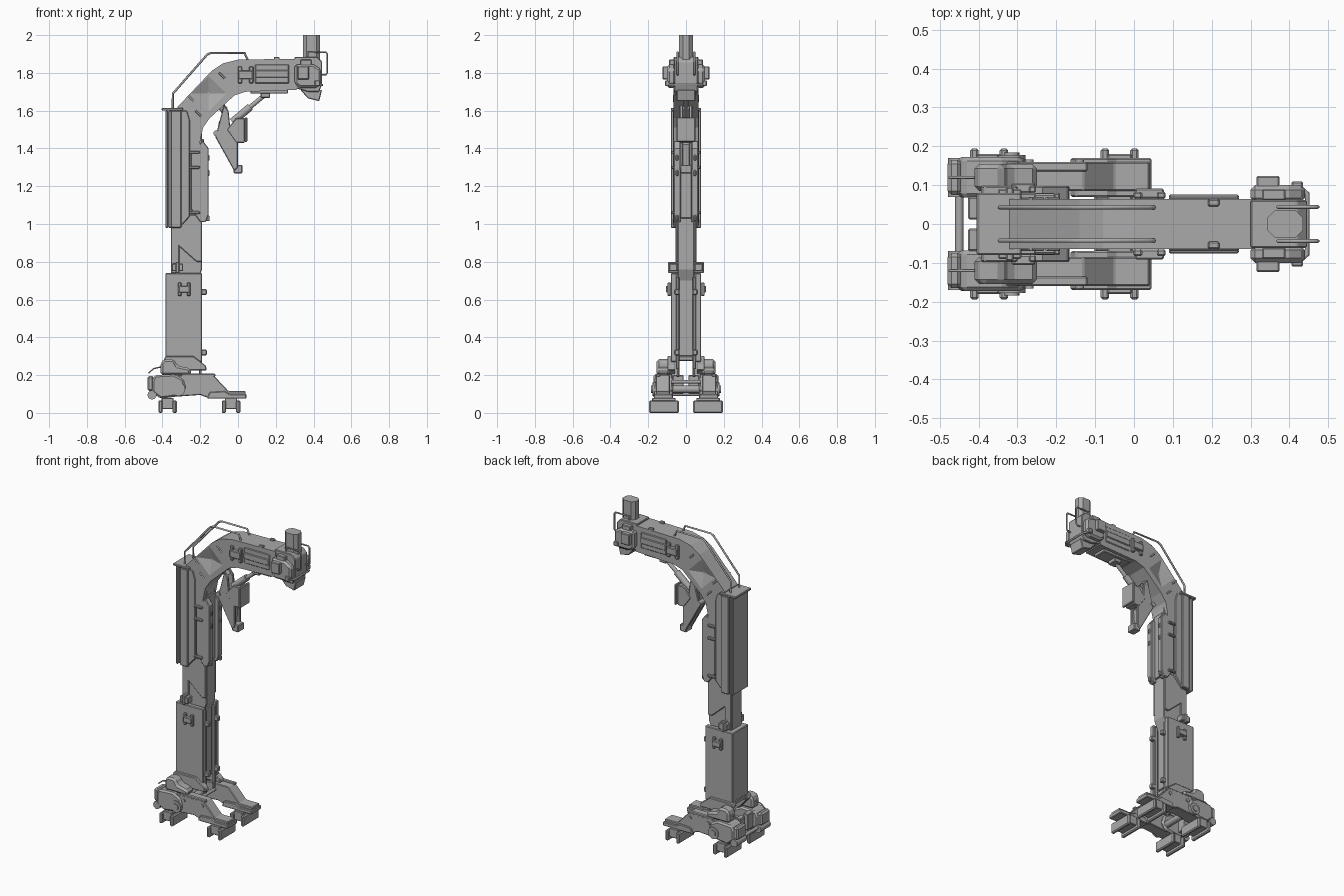
import bpy, bmesh
from math import radians
from mathutils import Vector

cube = bpy.data.objects.get("Cube")
if cube:
    bpy.data.objects.remove(cube, do_unlink=True)

grey = bpy.data.materials.new("grey_metal")
grey.use_nodes = True
grey.diffuse_color = (.4, .4, .4, 1)
shader = next(n for n in grey.node_tree.nodes if n.type == 'BSDF_PRINCIPLED')
shader.inputs["Base Color"].default_value = grey.diffuse_color

# Shared dimensions
COLUMN_BACK, COLUMN_FRONT, COLUMN_HALF = -.385, -.19, .08
BASE_TOP, SLEEVE_TOP, CASING_BOTTOM, CASING_TOP = .3, .74, .98, 1.6
MAST_BACK, MAST_HALF = -.355, .045
ARM_HALF, ARM_TOP, ARM_BOTTOM = .065, 1.875, 1.71
THIN, BEVEL = .015, .004


def finish(name, bm, bevel):
    bmesh.ops.recalc_face_normals(bm, faces=bm.faces)
    mesh = bpy.data.meshes.new(name)
    bm.to_mesh(mesh)
    bm.free()
    mesh.materials.append(grey)
    ob = bpy.data.objects.new(name, mesh)
    bpy.context.collection.objects.link(ob)
    if bevel:
        mod = ob.modifiers.new("edge", 'BEVEL')
        mod.width, mod.segments, mod.angle_limit = bevel, 1, radians(40)
    return ob


def extrude(name, outline, start, end, bevel):
    """Extrude an x-z outline along y."""
    bm = bmesh.new()
    face = bm.faces.new([bm.verts.new((x, start, z)) for x, z in outline])
    copy = bmesh.ops.extrude_face_region(bm, geom=[face], use_keep_orig=True)["geom"]
    moved = [v for v in copy if isinstance(v, bmesh.types.BMVert)]
    bmesh.ops.translate(bm, verts=moved, vec=(0, end - start, 0))
    return finish(name, bm, bevel)


def prism(name, outline, half, inner=None, bevel=BEVEL):
    """One centred part, or a mirrored pair when an inner distance is given."""
    if inner is None:
        return extrude(name, outline, -half, half, bevel)
    extrude(name + "_front", outline, -half, -inner, bevel)
    extrude(name + "_back", outline, inner, half, bevel)


def box(name, left, right, low, high, half, inner=None, bevel=BEVEL):
    corners = [(left, low), (right, low), (right, high), (left, high)]
    prism(name, corners, half, inner, bevel)


def block(name, x, z, width, height, half, inner=None, bevel=BEVEL):
    box(name, x - width / 2, x + width / 2, z - height / 2, z + height / 2, half, inner, bevel)


def strut(name, start, end, radius, tip=None, sides=16):
    """Round bar between two points; a tip radius makes it a cone."""
    start, end = Vector(start), Vector(end)
    bm = bmesh.new()
    bmesh.ops.create_cone(bm, cap_ends=True, segments=sides, radius1=radius,
                          radius2=tip or radius, depth=(end - start).length)
    turn = (end - start).to_track_quat('Z', 'Y')
    for v in bm.verts:
        v.co = turn @ v.co + (start + end) / 2
    ob = finish(name, bm, 0)
    for face in ob.data.polygons:
        face.use_smooth = len(face.vertices) == 4 < sides
    return ob


def pin(name, x, z, radius, half, inner=None):
    """Cylinder along y, single or as a mirrored pair."""
    if inner is None:
        strut(name, (x, -half, z), (x, half, z), radius)
    else:
        strut(name + "_front", (x, -half, z), (x, -inner, z), radius)
        strut(name + "_back", (x, inner, z), (x, half, z), radius)


def rail(name, points, radius=.006, closed=False):
    curve = bpy.data.curves.new(name, 'CURVE')
    curve.dimensions, curve.bevel_depth, curve.bevel_resolution = '3D', radius, 1
    curve.use_fill_caps = True
    spline = curve.splines.new('POLY')
    spline.points.add(len(points) - 1)
    for target, point in zip(spline.points, points):
        target.co = (*point, 1)
    spline.use_cyclic_u = closed
    curve.materials.append(grey)
    bpy.context.collection.objects.link(bpy.data.objects.new(name, curve))


def side_rails(name, path, offset, radius=.006, closed=False):
    for side, y in (("front", -offset), ("back", offset)):
        rail(f"{name}_{side}", [(x, y, z) for x, z in path], radius, closed)


def h_clamp(name, x, z, face, size):
    """H-shaped clamp on both side faces."""
    for step in (-size, size):
        block(name + "_post", x + step * .4, z, size * .3, size * 1.2, face + .018, face)
    block(name + "_bar", x, z, size, size * .6, face + .026, face)


# Lower column: channel open towards +x
box("lower_column_side", COLUMN_BACK, COLUMN_FRONT, .27, SLEEVE_TOP, COLUMN_HALF, .05)
box("lower_column_rear", COLUMN_BACK, -.3, BASE_TOP, SLEEVE_TOP, .06)
box("lower_inner_rail", -.32, -.215, BASE_TOP, .72, .042)
box("lower_edge_rail", -.21, COLUMN_FRONT, .23, .72, .052, .035)
h_clamp("lower_clamp", -.285, .655, COLUMN_HALF, .06)
for height in (.32, .64):
    block("edge_latch", -.18, height, .03, .03, .06, .035)
block("collar_lug", -.32, .77, .06, .04, .09, MAST_HALF)
block("collar_pin", -.32, .77, .02, .06, .095, MAST_HALF)

# Telescoping middle mast
prism("middle_mast", [(MAST_BACK, .7), (-.22, .69), (COLUMN_FRONT, .76), (COLUMN_FRONT, 1.5),
                      (MAST_BACK, 1.5)], MAST_HALF)
prism("mast_cheek", [(MAST_BACK, SLEEVE_TOP), (-.31, SLEEVE_TOP), (-.31, .88), (-.22, .8),
                     (COLUMN_FRONT, .8), (COLUMN_FRONT, 1.05), (MAST_BACK, 1.05)], .055, .04)

# Upper column casing
box("casing_back_plate", COLUMN_BACK, COLUMN_BACK + THIN, CASING_BOTTOM, CASING_TOP, .078)
box("casing_body", COLUMN_BACK + THIN, -.31, CASING_BOTTOM, CASING_TOP, ARM_HALF)
box("casing_side", MAST_BACK, -.3, CASING_BOTTOM, CASING_TOP, COLUMN_HALF, .06)
box("casing_cap", -.405, -.29, CASING_TOP, CASING_TOP + THIN, COLUMN_HALF)
prism("casing_cheek", [(-.31, CASING_BOTTOM), (-.255, 1.04), (-.255, 1.55), (-.27, CASING_TOP),
                       (-.31, CASING_TOP)], .07, .05)
prism("cable_guard", [(-.25, 1.08), (-.2, 1.01), (-.17, 1.01), (-.155, 1.05), (-.155, 1.4),
                      (-.185, 1.44), (-.25, 1.38)], ARM_HALF, .028)
box("cable_guard_web", -.2, -.18, 1.03, 1.42, .03)
for height in (1.06, 1.3, 1.38):
    block("guard_bracket", -.23, height, .055, THIN, .078, .06)
    block("guard_tab", -.165, height - .03, .03, .03, .055, .04)

# Curved arm with a shallow pyramid recess on each flank
arm = prism("curved_arm", [(-.32, 1.4), (-.32, 1.62), (-.14, 1.81), (-.08, 1.85), (0, 1.87),
                           (.31, ARM_TOP), (.31, ARM_BOTTOM), (.04, 1.7), (-.02, 1.68),
                           (-.15, 1.56), (-.185, 1.51), (-.2, 1.44), (-.2, 1.35)],
            ARM_HALF, bevel=0)
for side in (-1, 1):
    cutter = strut("recess_cutter", (-.155, side * .07, 1.69), (-.155, side * .04, 1.69),
                   .11, tip=.01, sides=4)
    cutter.hide_render = True
    recess = arm.modifiers.new("recess", 'BOOLEAN')
    recess.operation, recess.solver, recess.object = 'DIFFERENCE', 'EXACT', cutter
    bpy.context.view_layer.objects.active = arm
    bpy.ops.object.modifier_apply(modifier=recess.name)
    bpy.data.objects.remove(cutter, do_unlink=True)
    for x, z in ((-.25, 1.665), (-.21, 1.585), (-.085, 1.785)):
        y = side * ARM_HALF
        strut("arm_strip", (x - THIN, y, z + THIN), (x + THIN, y, z - THIN), .005, sides=8)
block("arm_side_panel", .18, 1.795, .18, .1, .07, .06)
block("arm_side_bar", .18, 1.795, .18, .04, .076, ARM_HALF)
h_clamp("arm_clamp", .04, 1.79, ARM_HALF, .075)
block("arm_top_lug", .205, ARM_TOP, .03, .02, ARM_HALF, MAST_HALF)
block("arm_belly", .165, 1.705, .2, .03, MAST_HALF)
block("elbow_lug", -.2, 1.43, .04, .04, .04)

# Handrails over the arm
side_rails("handrail", [(-.345, CASING_TOP), (-.345, 1.69), (-.165, 1.895), (-.145, 1.905),
                        (.035, 1.905), (.055, 1.86)], .043)

# Head at the arm tip
prism("head_block", [(.3, 1.72), (.37, 1.7), (.43, 1.7), (.445, 1.74), (.445, 1.86),
                     (.42, 1.885), (.3, 1.885)], .062)
prism("head_cheek", [(.3, 1.74), (.33, 1.72), (.42, 1.72), (.44, 1.75), (.44, 1.82),
                     (.4, 1.845), (.3, 1.845)], .1, .055, bevel=.012)
block("head_pivot", .345, 1.8, .06, .07, .124, COLUMN_HALF)
block("head_pivot_cap", .36, 1.85, .06, .04, .09, .06)
block("head_pad", .42, 1.745, .03, .03, .11, .07)
prism("head_jaw", [(.33, ARM_BOTTOM), (.37, 1.665), (.43, 1.65), (.445, ARM_BOTTOM)], .05)
post = extrude("head_post", [(.343, 1.84), (.435, 1.84), (.435, 2), (.343, 2)], -.036, .036, 0)
corners = post.modifiers.new("corners", 'BEVEL')
corners.width, corners.segments, corners.limit_method = .02, 1, 'WEIGHT'
weights = post.data.attributes.new("bevel_weight_edge", 'FLOAT', 'EDGE')
for edge in post.data.edges:
    a, b = (post.data.vertices[i].co for i in edge.vertices)
    weights.data[edge.index].value = float(abs(a.z - b.z) > .1)
side_rails("head_grab_loop", [(.37, 1.91), (.465, 1.91), (.473, 1.9), (.473, 1.8), (.465, 1.79),
                              (.37, 1.79)], .044, .005, closed=True)
half_bumper = [(.4, .088), (.435, .088), (.446, .078)]
bumper = half_bumper + [(x, -y) for x, y in reversed(half_bumper)]
rail("head_bumper", [(x, y, 1.735) for x, y in bumper])

# Hanging claw and its piston
prism("claw_side", [(-.075, 1.63), (-.12, 1.46), (-.02, 1.28), (0, 1.3), (0, 1.43),
                    (-.04, 1.5), (-.05, 1.6)], .034, .018)
prism("claw_core", [(-.1, 1.55), (-.115, 1.46), (-.02, 1.3), (-.01, 1.42)], .02)
block("claw_tip", 0, 1.29, .045, .045, .03)
prism("claw_palm", [(-.06, 1.5), (-.01, 1.43), (.035, 1.43), (.035, 1.56), (-.01, 1.56)], .036)
block("claw_plate", .042, 1.5, THIN, .13, .05)
pin("claw_pin", -.115, 1.48, THIN, .04)
strut("piston_barrel", (-.03, 0, 1.54), (.065, 0, 1.62), .02)
strut("piston_rod", (.05, 0, 1.607), (.15, 0, 1.69), .012)
block("piston_mount", .145, 1.69, .05, .045, .03)
strut("claw_link", (-.07, 0, 1.6), (-.12, 0, 1.66), .02)

# Column base
prism("base_flange", [(-.395, .275), (COLUMN_BACK, BASE_TOP), (-.235, BASE_TOP), (-.17, .25),
                      (-.165, .225), (-.29, .225), (-.33, .2)], .098, .055)
box("base_floor", COLUMN_BACK, -.22, .275, BASE_TOP, .06)
block("base_hanger", -.2, .235, THIN, .09, .05, .035)
for x, z, radius in ((-.45, .1, .011), (-.31, .125, .02), (-.22, .165, .01)):
    pin("cross_shaft", x, z, radius, COLUMN_HALF)
block("rear_tongue", -.41, .15, .035, .1, .07, .012)

# Two feet
prism("foot_beam", [(-.36, .2), (-.13, .2), (-.05, .115), (.04, .115), (.04, .08), (-.16, .08),
                    (-.2, .095), (-.34, .085)], .16, .085)
block("foot_rib", -.21, .2, .18, THIN, .16, .135)
prism("foot_toe", [(-.165, .075), (-.15, .11), (-.07, .115), (-.045, .1), (.045, .1),
                   (.045, .075)], .17, .07)
prism("heel_block", [(-.455, .17), (-.44, .2), (-.34, .205), (-.29, .18), (-.275, .13),
                     (-.3, .09), (-.41, .075), (-.455, .11)], .172, .068, bevel=.01)
block("heel_bumper", -.462, .155, .036, COLUMN_HALF, .165, .075, bevel=.01)
pin("heel_roller", -.455, .095, .024, .17, .07)
pin("ankle_disc", -.315, .125, .036, .178, .16)
pin("ankle_cap", -.315, .125, .02, .184, .17)
for x in (-.27, -.14):
    pin("beam_bolt", x, .17, .011, .166, .155)
prism("heel_actuator", [(-.41, .2), (-.41, .265), (-.39, .285), (-.34, .285), (-.32, .25),
                        (-.25, .235), (-.25, .2)], .155, .085, bevel=.012)
side_rails("hose", [(-.475, .21), (-.445, .235), (-.4, .245)], .12, BEVEL)

# Ground pads
for x in (-.373, -.037):
    block("pad_core", x, .05, .064, .06, .18, .055)
    for step in (-.038, .038):
        block("pad_runner", x + step, .033, .022, .066, .195, .038, bevel=.006)
